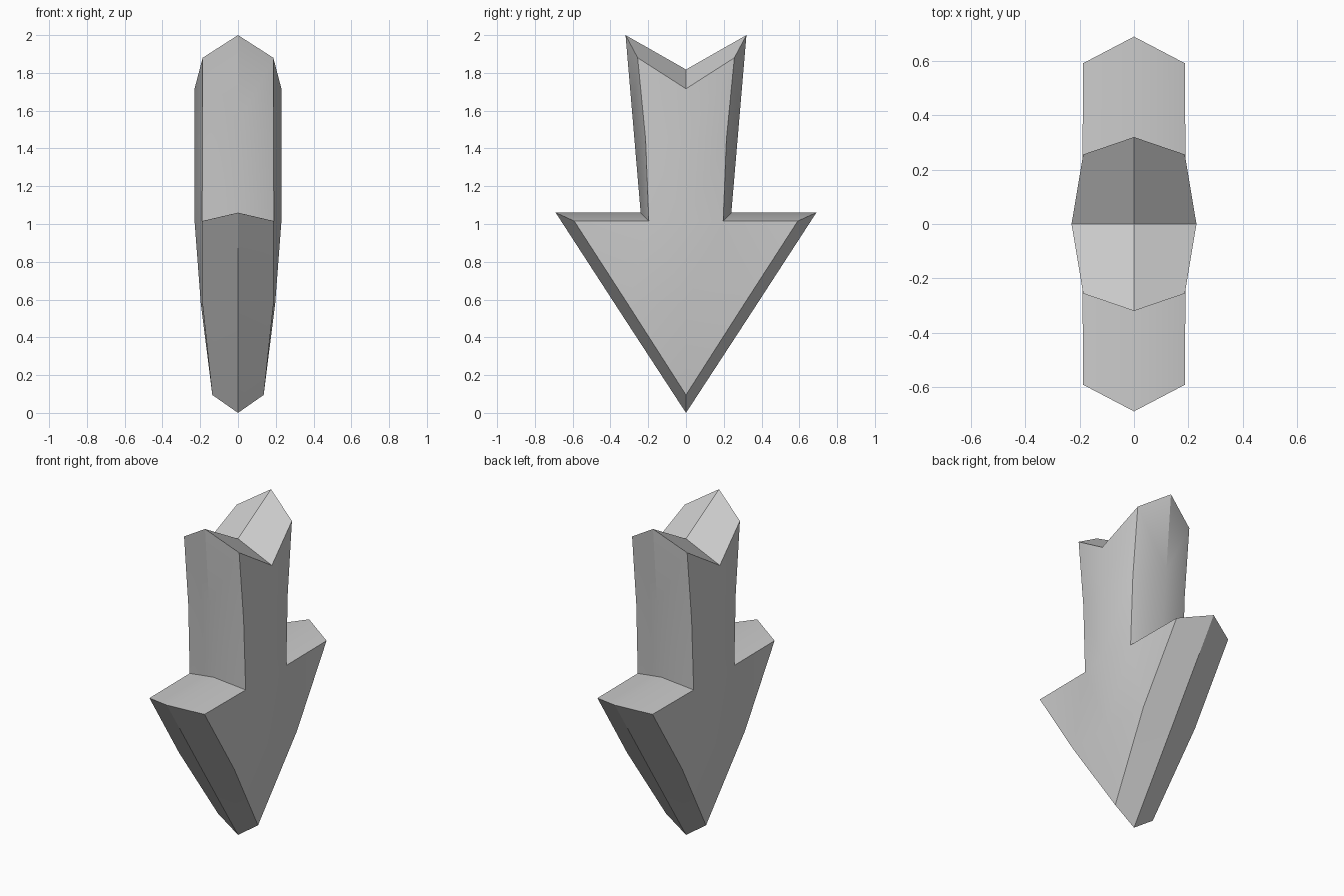
import bpy, bmesh

if "Cube" in bpy.data.objects:
    bpy.data.objects.remove(bpy.data.objects["Cube"])

# One quarter of the arrow (x >= 0, y >= 0); mirrored on both axes afterwards.
# Sharp outer outline on the x = 0 plane
outer = [(0, 0, 0), (0, 0.333, 0.51), (0, 0.69, 1.06), (0, 0.24, 1.06),
         (0, 0.28, 1.53), (0, 0.32, 2.0), (0, 0, 1.818)]
# Inset outline where the bevel meets the bulging side face
inner = [(0.136, 0, 0.095), (0.187, 0.304, 0.57), (0.187, 0.592, 1.016), (0.19, 0.197, 1.016),
         (0.188, 0.214, 1.45), (0.187, 0.256, 1.88), (0.23, 0, 1.716)]
# Raised centre line of the side face
centre = [(0.197, 0, 0.58), (0.23, 0, 1.016), (0.23, 0, 1.45)]

bm = bmesh.new()
o = [bm.verts.new(p) for p in outer]
i = [bm.verts.new(p) for p in inner]
c = [bm.verts.new(p) for p in centre]

# Bevel band around the outline
for k in range(len(o) - 1):
    bm.faces.new((o[k], o[k + 1], i[k + 1], i[k]))

# Side face: head, then shaft
for face in ((i[0], i[1], c[0]), (c[0], i[1], i[3], c[1]), (i[1], i[2], i[3]),
             (c[1], i[3], i[4], c[2]), (c[2], i[4], i[5], i[6])):
    bm.faces.new(face)
bmesh.ops.recalc_face_normals(bm, faces=bm.faces)
if sum(f.normal.x for f in bm.faces) < 0:
    bmesh.ops.reverse_faces(bm, faces=bm.faces)

mesh = bpy.data.meshes.new("down_arrow")
bm.to_mesh(mesh)
bm.free()
arrow = bpy.data.objects.new("down_arrow", mesh)
bpy.context.collection.objects.link(arrow)

# Mirror to the full arrow
mirror = arrow.modifiers.new("mirror", 'MIRROR')
mirror.use_axis = (True, True, False)
mirror.merge_threshold = 0.001

# Bake the mirror, then smooth the shallow bulge while keeping bevels sharp
bpy.context.view_layer.objects.active = arrow
arrow.select_set(True)
bpy.ops.object.modifier_apply(modifier="mirror")
bpy.ops.object.shade_smooth_by_angle(angle=0.5236)
